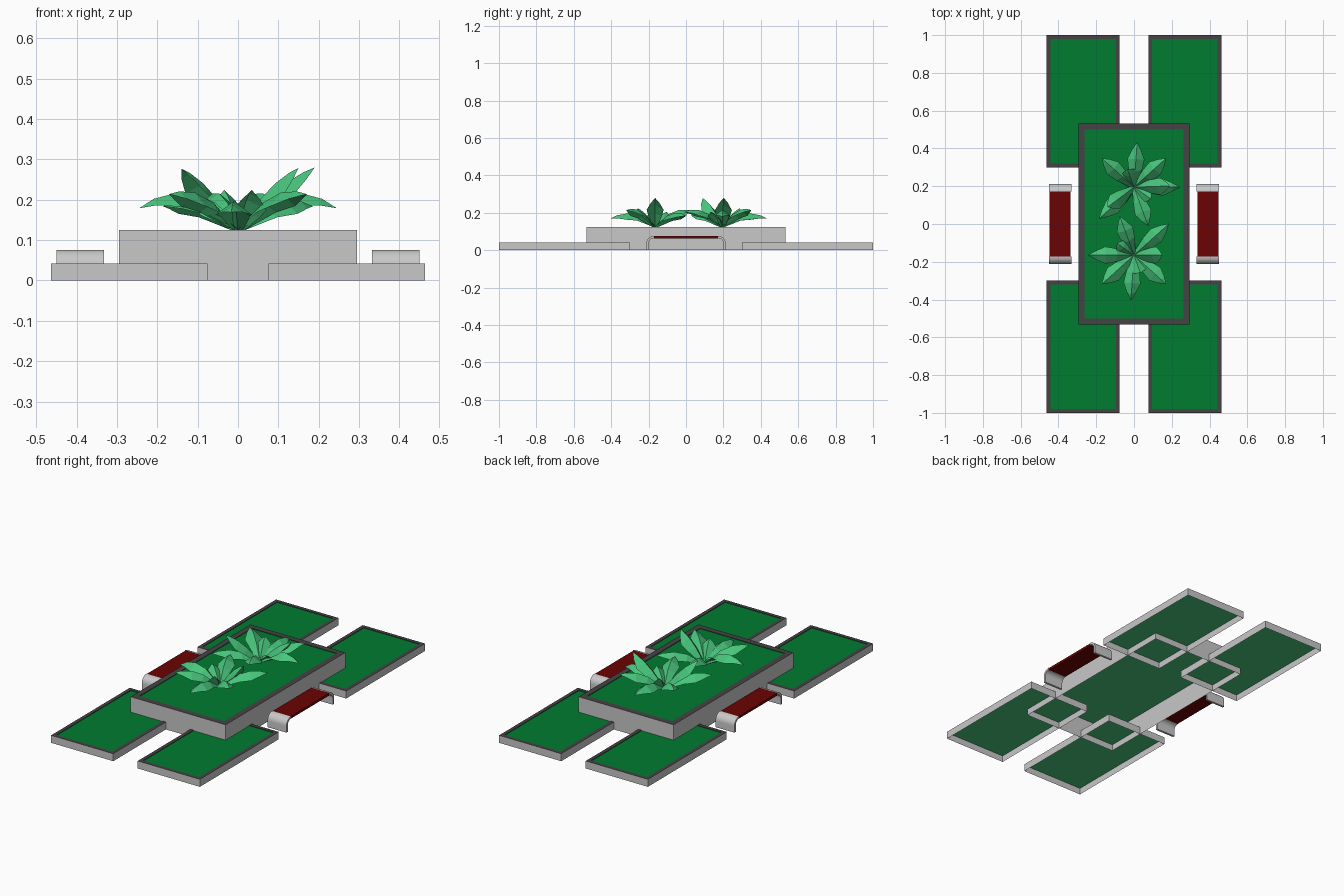
import bpy, bmesh, math
from mathutils import Vector

if "Cube" in bpy.data.objects:
    bpy.data.objects.remove(bpy.data.objects["Cube"])


def mat(name, rgb):
    m = bpy.data.materials.new(name)
    m.diffuse_color = (*rgb, 1)
    m.use_nodes = True
    m.node_tree.nodes["Principled BSDF"].inputs["Base Color"].default_value = m.diffuse_color
    return m


STONE = mat("light grey concrete", (0.58, 0.58, 0.58))
RIM = mat("dark grey rim", (0.060, 0.055, 0.058))
GRASS = mat("grass green", (0.0, 0.20, 0.029))
LEAF = mat("leaf green", (0.065, 0.56, 0.20))
RED = mat("dark red wood", (0.15, 0.001, 0.001))


def finish(bm, name, mats):
    me = bpy.data.meshes.new(name)
    bm.to_mesh(me)
    bm.free()
    for m in mats:
        me.materials.append(m)
    ob = bpy.data.objects.new(name, me)
    bpy.context.collection.objects.link(ob)
    return ob


def planter(name, x0, x1, y0, y1, h, w):
    """Thin walls, dark top rim, grass sheet, pale green underside; open below."""
    bm = bmesh.new()

    def loop(d, z):
        return [bm.verts.new((x, y, z)) for x, y in
                ((x0 + d, y0 + d), (x1 - d, y0 + d), (x1 - d, y1 - d), (x0 + d, y1 - d))]

    loops = [loop(0, 0), loop(0, h), loop(w, h), loop(w, h - 0.003)]
    for k in range(3):
        a, b = loops[k], loops[k + 1]
        for i in range(4):
            j = (i + 1) % 4
            f = bm.faces.new((a[i], a[j], b[j], b[i]))
            f.material_index = 1 if k else 0
    bm.faces.new(loops[3]).material_index = 2
    bm.faces.new(loop(0.001, h - 0.006)[::-1]).material_index = 3
    return finish(bm, name, (STONE, RIM, GRASS, LEAF))


# Tall centre planter and four low corner planters
planter("centre_planter", -0.295, 0.295, -0.532, 0.532, 0.125, 0.032)
for sx in (-1, 1):
    for sy in (-1, 1):
        xs = sorted((sx * 0.076, sx * 0.463))
        ys = sorted((sy * 0.30, sy * 1.0))
        planter("corner_planter", *xs, *ys, 0.042, 0.02)


def bench(cx):
    # Curved metal end supports
    hw = 0.059
    for s in (-1, 1):
        bm = bmesh.new()
        arc = [math.radians(90 * i / 8) for i in range(9)]
        outer = [(0.212, 0)] + [(0.172 + 0.04 * math.cos(a), 0.036 + 0.04 * math.sin(a)) for a in arc]
        inner = [(0.200, 0)] + [(0.172 + 0.028 * math.cos(a), 0.036 + 0.028 * math.sin(a)) for a in arc]
        f = bm.faces.new([bm.verts.new((cx - hw, s * y, z)) for y, z in outer + inner[::-1]])
        r = bmesh.ops.extrude_face_region(bm, geom=[f])
        bmesh.ops.translate(bm, vec=(2 * hw, 0, 0),
                            verts=[v for v in r["geom"] if isinstance(v, bmesh.types.BMVert)])
        bmesh.ops.recalc_face_normals(bm, faces=bm.faces)
        ob = finish(bm, "bench_support", (STONE,))
        bpy.context.view_layer.objects.active = ob
        ob.select_set(True)
        bpy.ops.object.shade_smooth_by_angle(angle=math.radians(35))
        ob.select_set(False)
    # Wooden seat
    bm = bmesh.new()
    g = bmesh.ops.create_cube(bm, size=1)["verts"]
    bmesh.ops.scale(bm, vec=(0.112, 0.343, 0.014), verts=g)
    bmesh.ops.translate(bm, vec=(cx, 0, 0.0685), verts=g)
    finish(bm, "bench_seat", (RED,))


for sx in (-1, 1):
    bench(sx * 0.391)

# Leaves: direction in degrees, reach, height of the middle, height of the tip
LEAVES = [(86, 0.24, 0.07, 0.045), (138, 0.23, 0.085, 0.09), (222, 0.25, 0.07, 0.06),
          (290, 0.22, 0.085, 0.08), (0, 0.245, 0.09, 0.055), (42, 0.23, 0.085, 0.09),
          (110, 0.10, 0.065, 0.10), (325, 0.11, 0.06, 0.08)]
STATIONS = [(0.0, 0.012), (0.35, 0.036), (0.62, 0.045), (0.85, 0.024)]


def plant(name, cx, cy, turn, upright):
    bm = bmesh.new()
    leaves = [(a + turn, r, m, t) for a, r, m, t in LEAVES] + upright
    for ang, reach, mid, tip in leaves:
        a = math.radians(ang)
        out = Vector((math.cos(a), math.sin(a), 0))
        side = Vector((-out.y, out.x, 0))
        base = Vector((cx, cy, 0.124))
        rows = []
        for t, w in STATIONS:
            bow = mid - tip / 2
            z = 4 * t * (1 - t) * bow + tip * t
            slope = (4 * (1 - 2 * t) * bow + tip) / reach
            normal = Vector((0, 0, 1)) - out * slope
            normal.normalize()
            # raised centre fold, edges hang down
            c = base + out * (reach * t) + Vector((0, 0, z))
            drop = normal * (w * 0.75)
            pts = [c - side * w - drop, c, c + side * w - drop]
            for p in pts:
                p.z = max(p.z, 0.123)
            rows.append([bm.verts.new(p) for p in pts])
        end = bm.verts.new(base + out * reach + Vector((0, 0, tip)))
        for p, q in zip(rows, rows[1:]):
            for i in (0, 1):
                bm.faces.new((p[i], q[i], q[i + 1], p[i + 1]))
        for i in (0, 1):
            bm.faces.new((rows[-1][i], end, rows[-1][i + 1]))
    finish(bm, name, (LEAF,))


plant("back_plant", 0.0, 0.195, 0, [(2, 0.19, 0.10, 0.156), (217, 0.175, 0.10, 0.153)])
plant("front_plant", 0.0, -0.165, 180, [(0, 0.15, 0.10, 0.155)])
